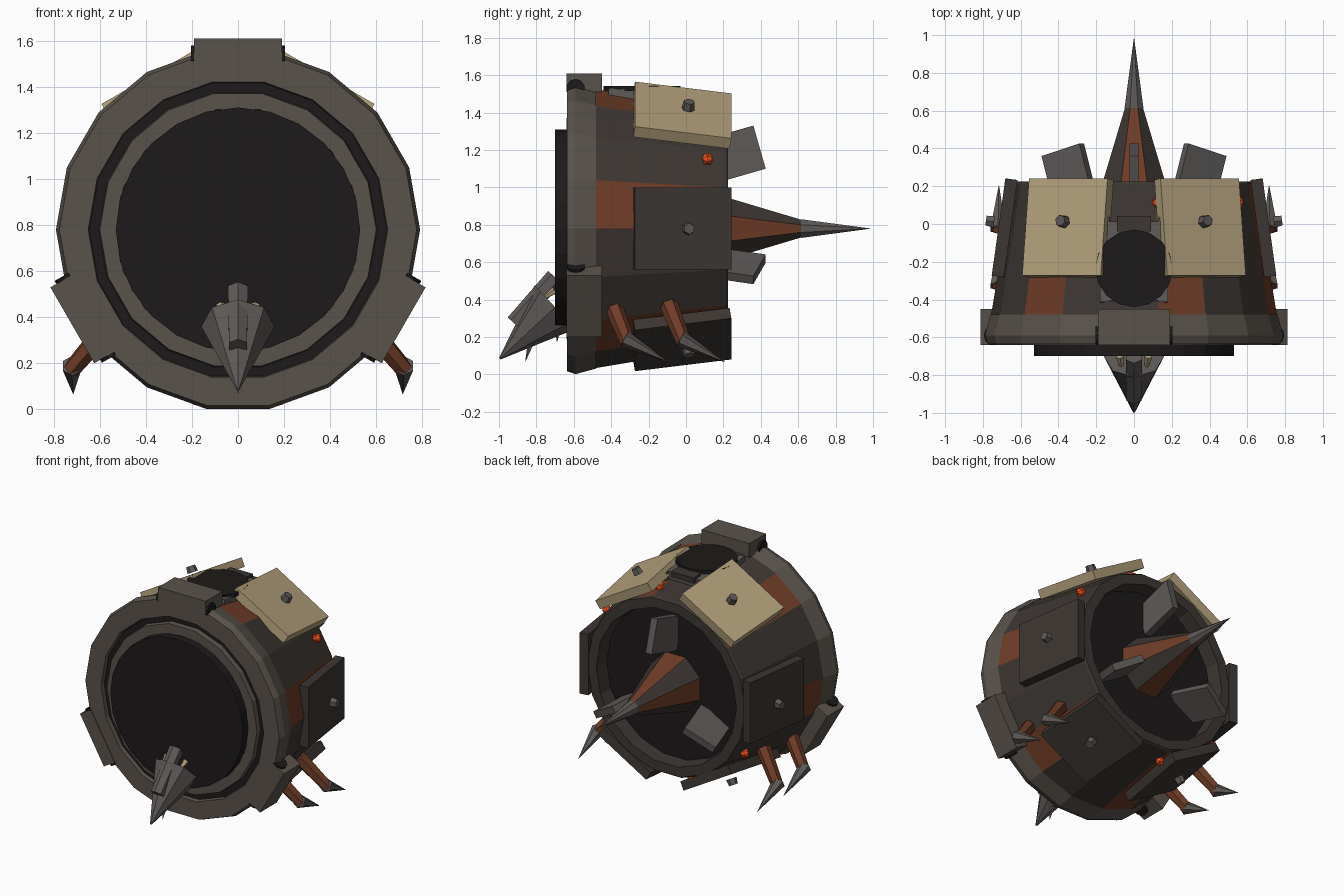
import bpy, bmesh
from math import sin, cos, pi, radians
from mathutils import Matrix, Vector

if "Cube" in bpy.data.objects:
    bpy.data.objects.remove(bpy.data.objects["Cube"])

CZ = 0.78  # height of the long axis (runs along y)


def material(name, r, g, b):
    m = bpy.data.materials.new(name)
    m.diffuse_color = (r, g, b, 1)
    m.use_nodes = True
    m.node_tree.nodes["Principled BSDF"].inputs["Base Color"].default_value = m.diffuse_color
    return m


GREY = material("worn_grey", 0.10, 0.085, 0.07)
STEEL = material("steel", 0.11, 0.10, 0.095)
HULL = material("dark_hull", 0.045, 0.037, 0.032)
RUST = material("rust", 0.16, 0.045, 0.02)
TAN = material("tan", 0.45, 0.35, 0.20)
BLACK = material("black", 0.012, 0.010, 0.010)
GLOW = material("orange", 0.9, 0.08, 0.01)


def finish(bm, name, mats, matrix=None):
    if matrix:
        bm.transform(matrix)
    bmesh.ops.recalc_face_normals(bm, faces=bm.faces)
    me = bpy.data.meshes.new(name)
    bm.to_mesh(me)
    bm.free()
    for m in mats:
        me.materials.append(m)
    ob = bpy.data.objects.new(name, me)
    bpy.context.collection.objects.link(ob)
    return ob


def lathe(name, profile, n, mats, pick=lambda i: 0, start=0.0):
    """Revolve (radius, y) points about the long axis; pick chooses a material per side."""
    bm = bmesh.new()
    rings = []
    for r, y in profile:
        rings.append([bm.verts.new((r * cos(start + 2 * pi * i / n), y,
                                    CZ + r * sin(start + 2 * pi * i / n))) for i in range(n)])
    for a, b in zip(rings, rings[1:]):
        for i in range(n):
            j = (i + 1) % n
            bm.faces.new((a[i], a[j], b[j], b[i])).material_index = pick(i)
    bmesh.ops.remove_doubles(bm, verts=bm.verts, dist=1e-5)
    return finish(bm, name, mats)


def radial(deg, r, y, tilt=0):
    """Frame on the hull: local z points outward, local y runs backward."""
    return (Matrix.Translation((0, 0, CZ)) @ Matrix.Rotation(radians(90 - deg), 4, 'Y')
            @ Matrix.Translation((0, y, r)) @ Matrix.Rotation(radians(tilt), 4, 'X'))


def box(name, size, matrix, mat):
    bm = bmesh.new()
    bmesh.ops.create_cube(bm, size=1)
    return finish(bm, name, [mat], matrix @ Matrix.Diagonal((*size, 1)))


def rod(name, a, b, r1, r2, n, mat):
    a, b = Vector(a), Vector(b)
    d = b - a
    bm = bmesh.new()
    bmesh.ops.create_cone(bm, cap_ends=True, segments=n, radius1=r1, radius2=r2, depth=d.length)
    return finish(bm, name, [mat], Matrix.Translation((a + b) / 2)
                  @ d.to_track_quat('Z', 'Y').to_matrix().to_4x4())


# hull with rust stripes on every third side
lathe("hull", [(0.76, -0.50), (0.64, 0.21)], 18, [HULL, RUST],
      lambda i: 1 if i % 3 == 0 else 0)
lathe("rear_rim", [(0.64, 0.21), (0.63, 0.225), (0.56, 0.225), (0.55, 0.12)], 18, [HULL])
lathe("rear_bulkhead", [(0.56, 0.12), (0, 0.12)], 18, [BLACK])

# front flange, groove, inner ring and dark plug
lathe("front_flange", [(0.76, -0.48), (0.79, -0.59), (0.775, -0.635),
                       (0.65, -0.635), (0.645, -0.60)], 18, [GREY])
lathe("flange_groove", [(0.65, -0.605), (0.58, -0.605)], 18, [BLACK])
lathe("inner_ring", [(0.605, -0.60), (0.60, -0.64), (0.53, -0.64), (0.52, -0.60)], 18, [GREY])
lathe("front_plug", [(0.53, -0.60), (0.53, -0.70), (0, -0.70)], 24, [BLACK])

# rear drill
lathe("drill_cone", [(0, 0.11), (0.215, 0.11), (0.05, 0.62), (0, 0.62)], 8, [HULL, RUST],
      lambda i: i % 2, pi / 8)
lathe("drill_tip", [(0, 0.61), (0.054, 0.615), (0, 0.99)], 8, [STEEL], start=pi / 8)

# rear fins and flange clamps, three of each
for k, deg in enumerate((90, 210, 330)):
    box(f"rear_fin_{k}", (0.05, 0.30, 0.24), radial(deg, 0.394, 0.249, 16), STEEL)
    box(f"clamp_{k}", (0.38, 0.19, 0.10), radial(deg, 0.78, -0.545), GREY)
    m = radial(deg, 0.75, -0.59)
    rod(f"clamp_pin_{k}", m @ Vector((-0.205, 0, 0)), m @ Vector((0.205, 0, 0)),
        0.05, 0.05, 10, BLACK)

# armour plates with bolts
for k, deg in enumerate(range(0, 360, 60)):
    tan = deg in (60, 120)
    box(f"armour_plate_{k}", (0.48 if tan else 0.44, 0.52, 0.065),
        radial(deg, 0.70 if tan else 0.685, -0.02, -8), TAN if tan else HULL)
    m = radial(deg, 0.762, 0.015, -8)
    rod(f"plate_bolt_{k}", m @ Vector((0, 0, -0.022)), m @ Vector((0, 0, 0.022)),
        0.036, 0.03, 6, STEEL)

# ring of small lamps
for k in range(8):
    bm = bmesh.new()
    bmesh.ops.create_icosphere(bm, subdivisions=1, radius=0.034)
    finish(bm, f"lamp_{k}", [GLOW], radial(34 + 45 * k, 0.665, 0.115))

# top hatch
box("hatch_base", (0.28, 0.42, 0.10), radial(90, 0.69, -0.20, -4), STEEL)
for s in (-1, 1):
    box("hatch_rail", (0.05, 0.45, 0.06), radial(90, 0.705, -0.19, -4)
        @ Matrix.Translation((s * 0.155, 0, 0)), STEEL)
box("hatch_hinge", (0.18, 0.08, 0.04), radial(90, 0.725, 0.0, -4), HULL)
rod("hatch_lid", (0, -0.235, 1.515), (0, -0.235, 1.542), 0.205, 0.205, 16, BLACK)

# clawed legs, mirrored left and right
for s in (-1, 1):
    for y in (-0.39, -0.09):
        knee = (s * 0.725, y + 0.08, 0.17)
        rod("leg_upper", (s * 0.555, y, 0.37), knee, 0.05, 0.04, 6, RUST)
        rod("leg_claw", (s * 0.72, y + 0.06, 0.19), (s * 0.715, y + 0.30, 0.065),
            0.046, 0.0, 6, STEEL)

# front beak: cone, top bar and small teeth
rod("beak_cone", (0, -0.70, 0.36), (0, -0.995, 0.085), 0.16, 0.006, 8, STEEL)
rod("beak_bar", (0, -0.70, 0.52), (0, -0.92, 0.275), 0.05, 0.045, 6, STEEL)
rod("beak_tooth_middle", (0, -0.80, 0.26), (0, -0.86, 0.065), 0.035, 0.0, 5, STEEL)
for s in (-1, 1):
    rod("beak_tooth_side", (s * 0.05, -0.68, 0.30), (s * 0.03, -0.69, 0.17), 0.03, 0.0, 5, STEEL)
    rod("beak_fang", (s * 0.075, -0.70, 0.45), (s * 0.06, -0.80, 0.38), 0.022, 0.0, 5, TAN)
